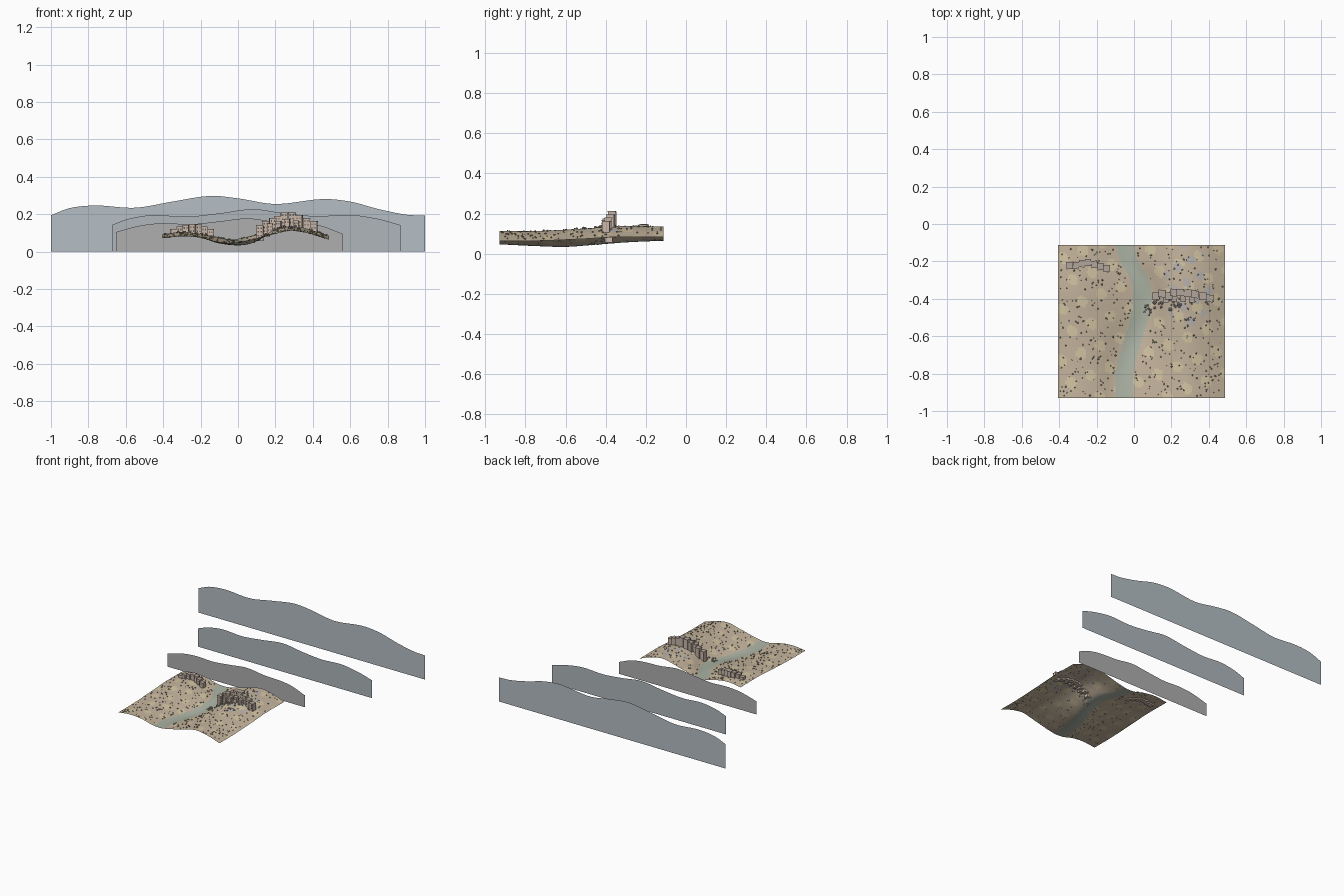
import bpy, bmesh, math, random
from mathutils import Matrix, Vector

if "Cube" in bpy.data.objects:
    bpy.data.objects.remove(bpy.data.objects["Cube"])

random.seed(7)


def mat(name, r, g, b):
    m = bpy.data.materials.new(name)
    m.diffuse_color = (r, g, b, 1)
    m.use_nodes = True
    m.node_tree.nodes["Principled BSDF"].inputs["Base Color"].default_value = m.diffuse_color
    return m


def curve(pts, t):
    """Smooth interpolation through (t, value) pairs."""
    t = min(max(t, pts[0][0]), pts[-1][0])
    i = max(k for k in range(len(pts) - 1) if pts[k][0] <= t)
    (t0, v0), (t1, v1) = pts[i], pts[i + 1]

    def slope(k):
        a, b = pts[max(k - 1, 0)], pts[min(k + 1, len(pts) - 1)]
        return (b[1] - a[1]) / (b[0] - a[0])
    d, s = t1 - t0, (t - t0) / (t1 - t0)
    return ((2*s**3 - 3*s**2 + 1) * v0 + (s**3 - 2*s**2 + s) * d * slope(i)
            + (3*s**2 - 2*s**3) * v1 + (s**3 - s**2) * d * slope(i + 1))


def finish(name, bm, mats):
    me = bpy.data.meshes.new(name)
    bm.to_mesh(me)
    bm.free()
    for m in mats:
        me.materials.append(m)
    ob = bpy.data.objects.new(name, me)
    bpy.context.collection.objects.link(ob)
    return ob


# Terrain shape: river course, bed level and hills
RIVER = [(-0.93, -0.05), (-0.8, -0.05), (-0.7, -0.03), (-0.6, 0.0), (-0.5, 0.03),
         (-0.4, 0.045), (-0.3, 0.03), (-0.2, -0.025), (-0.11, -0.05)]
BED = [(-0.93, 0.045), (-0.75, 0.037), (-0.6, 0.034), (-0.45, 0.045), (-0.3, 0.056), (-0.11, 0.063)]
LIFT = [(-0.93, 0.0), (-0.75, 0.0), (-0.5, 0.013), (-0.35, 0.024), (-0.11, 0.023)]


def height(x, y):
    r, b, k = curve(RIVER, y), curve(BED, y), curve(LIFT, y)
    return curve([(-0.4, 0.073 + k * 0.8), (-0.3, 0.083 + k * 0.9), (-0.2, 0.075 + k * 0.8), (r - 0.045, b + 0.005),
                  (r + 0.045, b + 0.005), (0.19, 0.094 + k), (0.28, 0.113 + k),
                  (0.38, 0.098 + k), (0.49, 0.063 + k * 0.8)], x)


SAND = mat("sand", 0.56, 0.46, 0.34)
STRAW = mat("dry_grass", 0.66, 0.56, 0.37)
WATER = mat("river_green", 0.42, 0.46, 0.38)
ROCK = mat("grey_rock", 0.48, 0.45, 0.43)

# Terrain sheet, coloured by face
NX, NY = 96, 88
X0, X1, Y0, Y1 = -0.405, 0.487, -0.93, -0.112
bm = bmesh.new()
grid = []
for j in range(NY + 1):
    y = Y0 + (Y1 - Y0) * j / NY
    grid.append([])
    for i in range(NX + 1):
        x = X0 + (X1 - X0) * i / NX
        grid[-1].append(bm.verts.new((x, y, height(x, y))))
for j in range(NY):
    for i in range(NX):
        f = bm.faces.new((grid[j][i], grid[j][i+1], grid[j+1][i+1], grid[j+1][i]))
        c = f.calc_center_median()
        f.smooth = True
        if abs(c.x - curve(RIVER, c.y)) < 0.048:
            f.material_index = 2
        elif (math.hypot((c.x - 0.29) / 0.13, (c.y + 0.33) / 0.22) < 1
              and math.sin(70 * c.x + 38 * c.y) + math.sin(31 * c.x - 57 * c.y) > 0.75):
            f.material_index = 3
        elif math.sin(52 * c.x + 22 * c.y) + math.sin(18 * c.x - 46 * c.y) > 0.95:
            f.material_index = 1
finish("terrain", bm, [SAND, STRAW, WATER, ROCK])


# Distant ridge silhouettes
def ridge(name, y, pts, color):
    bm = bmesh.new()
    n = 64
    prev = None
    for i in range(n + 1):
        x = pts[0][0] + (pts[-1][0] - pts[0][0]) * i / n
        col = (bm.verts.new((x, y, 0)), bm.verts.new((x, y, curve(pts, x))))
        if prev:
            bm.faces.new((prev[0], col[0], col[1], prev[1]))
        prev = col
    finish(name, bm, [color])


ridge("far_ridge", 0.93, [(-1, 0.195), (-0.9, 0.233), (-0.76, 0.247), (-0.55, 0.235),
      (-0.35, 0.268), (-0.15, 0.298), (0, 0.285), (0.2, 0.255), (0.45, 0.281),
      (0.6, 0.268), (0.75, 0.228), (0.9, 0.198), (1, 0.193)], mat("far_blue", 0.46, 0.52, 0.56))
ridge("middle_ridge", 0.45, [(-0.67, 0.145), (-0.58, 0.177), (-0.45, 0.196), (-0.28, 0.187),
      (-0.1, 0.205), (0.08, 0.227), (0.25, 0.205), (0.42, 0.19), (0.6, 0.197), (0.75, 0.175),
      (0.868, 0.143)], mat("middle_slate", 0.43, 0.47, 0.50))
ridge("near_ridge", 0.043, [(-0.653, 0.105), (-0.52, 0.14), (-0.4, 0.152), (-0.25, 0.147),
      (-0.1, 0.162), (0.05, 0.178), (0.2, 0.16), (0.35, 0.153), (0.45, 0.137),
      (0.562, 0.095)], mat("near_grey", 0.43, 0.43, 0.43))

WALLS = [mat("clay_wall", 0.60, 0.48, 0.40), mat("pale_wall", 0.55, 0.46, 0.39)]
ROOF = mat("flat_roof", 0.45, 0.38, 0.33)
DARK = mat("window_dark", 0.13, 0.11, 0.10)


def box(bm, c, size, angle, index):
    m = (Matrix.Translation(c) @ Matrix.Rotation(angle, 4, 'Z')
         @ Matrix.Diagonal((*size, 1)))
    for v in bmesh.ops.create_cube(bm, size=1, matrix=m)['verts']:
        for f in v.link_faces:
            f.material_index = index


# Houses: block, roof slab and small windows; spec is (x, y, top)
def village(name, spec, w, d):
    bm = bmesh.new()
    for i, (x, y, top) in enumerate(spec):
        base = height(x, y) - 0.012
        a = random.uniform(-0.12, 0.12)
        box(bm, (x, y, (base + top - 0.004) / 2), (w, d, top - 0.004 - base), a, i % 2)
        box(bm, (x, y, top - 0.002), (w * 1.06, d * 1.06, 0.004), a, 2)
        z = top - 0.016
        while z > base + 0.018:
            for s in (-1, 1):
                off = Matrix.Rotation(a, 3, 'Z') @ Vector((s * w * 0.22, -d / 2, 0))
                box(bm, (x + off.x, y + off.y, z), (0.006, 0.002, 0.009), a, 3)
            z -= 0.02
    finish(name, bm, WALLS + [ROOF, DARK])


village("hill_village", [(0.117, -0.385, 0.142), (0.15, -0.372, 0.165), (0.186, -0.385, 0.18),
        (0.213, -0.367, 0.192), (0.247, -0.366, 0.21), (0.288, -0.37, 0.212), (0.326, -0.376, 0.195),
        (0.367, -0.387, 0.18), (0.405, -0.398, 0.163)], 0.037, 0.037)
village("lower_hill_houses", [(0.17, -0.405, 0.15), (0.215, -0.4, 0.165),
        (0.262, -0.4, 0.175), (0.31, -0.405, 0.168)], 0.03, 0.028)
village("left_village", [(-0.345, -0.222, 0.122), (-0.311, -0.222, 0.135), (-0.279, -0.212, 0.143),
        (-0.246, -0.206, 0.147), (-0.212, -0.216, 0.145), (-0.18, -0.228, 0.135),
        (-0.146, -0.238, 0.12)], 0.031, 0.036)


# Rounded lumps for boulders and scrub
def lumps(name, places, squash, color):
    bm = bmesh.new()
    for x, y, r in places:
        m = (Matrix.Translation((x, y, height(x, y) + r * 0.4))
             @ Matrix.Rotation(random.uniform(0, 6.28), 4, 'Z')
             @ Matrix.Diagonal((r, r * random.uniform(0.7, 1), r * squash, 1)))
        bmesh.ops.create_icosphere(bm, subdivisions=1, radius=1, matrix=m)
    finish(name, bm, [color])


lumps("boulders", [(random.gauss(0.22, 0.06), random.gauss(-0.43, 0.02), random.uniform(0.006, 0.012))
                   for _ in range(24)]
      + [(random.gauss(0.07, 0.012), random.gauss(-0.45, 0.02), random.uniform(0.006, 0.01)) for _ in range(9)]
      + [(random.gauss(0.28, 0.02), random.gauss(-0.52, 0.025), random.uniform(0.005, 0.009)) for _ in range(8)],
      0.75, mat("boulder_grey", 0.36, 0.33, 0.30))
spots = []
while len(spots) < 420:
    x, y = random.uniform(X0 + 0.01, X1 - 0.01), random.uniform(Y0 + 0.01, Y1 - 0.01)
    if abs(x - curve(RIVER, y)) > 0.055:
        spots.append((x, y, random.uniform(0.003, 0.006)))
lumps("scrub_bushes", spots[:260], 0.9, mat("scrub_green", 0.30, 0.29, 0.19))
lumps("scattered_stones", spots[260:], 0.7, mat("stone_brown", 0.40, 0.33, 0.26))
